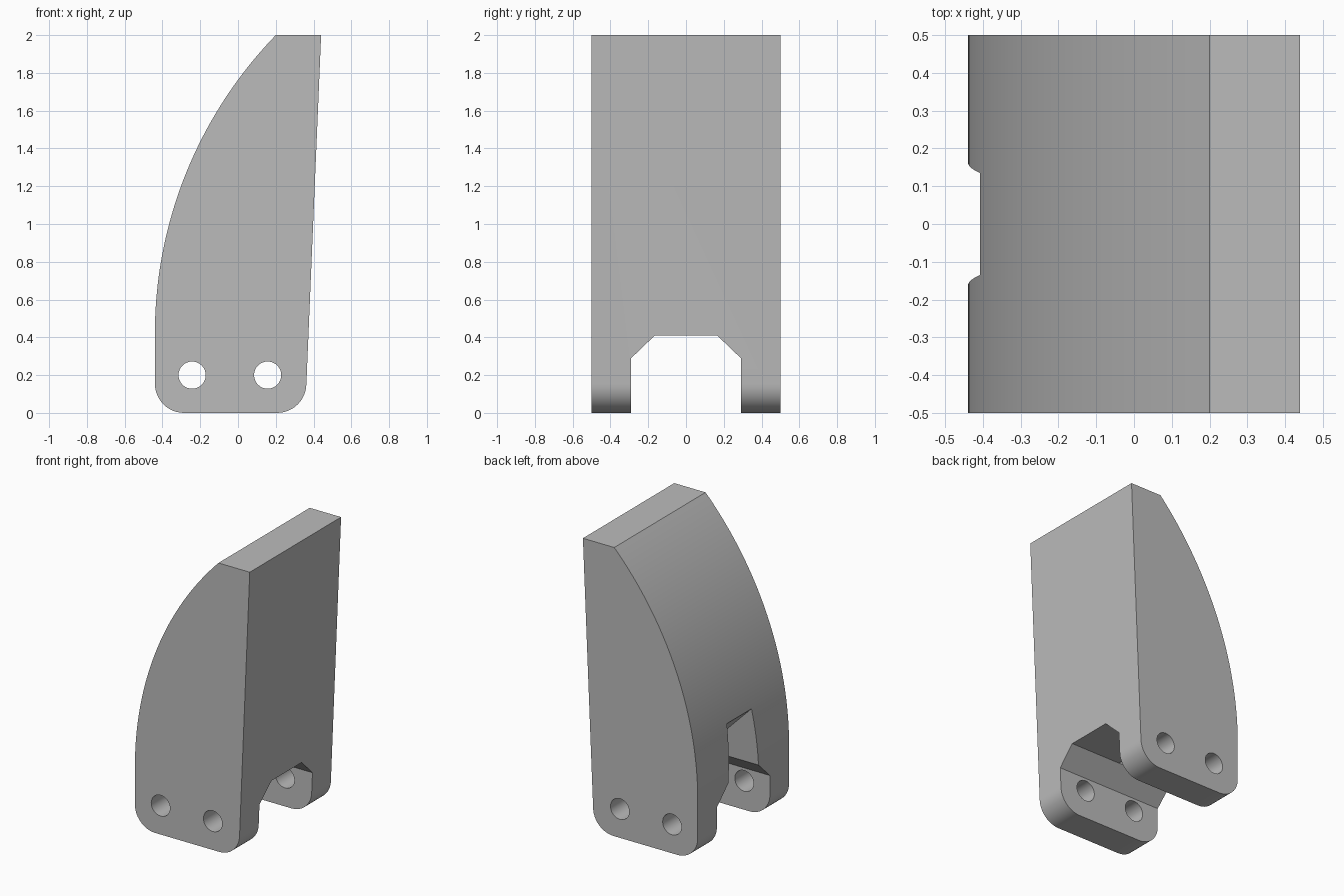
import bpy, bmesh
from math import sin, cos, pi, asin, radians

cube = bpy.data.objects.get("Cube")
if cube:
    bpy.data.objects.remove(cube, do_unlink=True)

grey = bpy.data.materials.new("plain_grey")
grey.use_nodes = True
grey.diffuse_color = (0.5, 0.5, 0.5, 1)
grey.node_tree.nodes["Principled BSDF"].inputs["Base Color"].default_value = (0.5, 0.5, 0.5, 1)


def prism(name, start, end):
    """Solid between two matching outlines of 3D points."""
    bm = bmesh.new()
    a = [bm.verts.new(p) for p in start]
    b = [bm.verts.new(p) for p in end]
    bm.faces.new(a)
    bm.faces.new(b[::-1])
    for i in range(len(a)):
        j = (i + 1) % len(a)
        bm.faces.new((a[j], a[i], b[i], b[j]))
    bmesh.ops.recalc_face_normals(bm, faces=bm.faces)
    mesh = bpy.data.meshes.new(name)
    bm.to_mesh(mesh)
    bm.free()
    mesh.materials.append(grey)
    obj = bpy.data.objects.new(name, mesh)
    bpy.context.collection.objects.link(obj)
    return obj


def arc(cx, cz, r, a0, a1, n):
    angles = [a0 + (a1 - a0) * i / n for i in range(n + 1)]
    return [(cx + r * cos(a), cz + r * sin(a)) for a in angles]


def along_y(name, outline, depth):
    return prism(name, [(x, -depth, z) for x, z in outline],
                 [(x, depth, z) for x, z in outline])


# Side profile: curved back, flat top, leaning face, rounded lower corners
left, spring, fillet = -0.44, 0.42, 0.155
rise, run = 2 - spring, 0.64
radius = (run ** 2 + rise ** 2) / (2 * run)
profile = arc(left + radius, spring, radius, pi, pi - asin(rise / radius), 40)
profile += [(0.44, 2)]
profile += arc(0.362 - fillet, fillet, fillet, 0, -pi / 2, 12)
profile += arc(left + fillet, fillet, fillet, -pi / 2, -pi, 12)
body = along_y("tapered_bracket", profile, 0.5)

# Chamfered slot between the two lugs
half = [(0.29, -0.1), (0.29, 0.29), (0.165, 0.41)]
slot_outline = half + [(-y, z) for y, z in reversed(half)]
cutters = [prism("slot_cutter", [(-0.7, y, z) for y, z in slot_outline],
                 [(0.7, y, z) for y, z in slot_outline])]

# Sloped relief opening the slot into the curved side, narrowing upwards
relief = [(0.03, 0.365), (-0.405, 0.8), (-0.6, 0.995), (-0.6, 0.365)]
width = lambda z: 0.165 - 0.077 * (z - 0.41)
cutters.append(prism("relief_cutter", [(x, -width(z), z) for x, z in relief],
                     [(x, width(z), z) for x, z in relief]))

# Pin holes through both lugs
for x in (-0.243, 0.157):
    cutters.append(along_y("pin_hole_cutter", arc(x, 0.2, 0.072, 0, 2 * pi * 31 / 32, 31), 0.7))

bpy.ops.object.select_all(action='DESELECT')
bpy.context.view_layer.objects.active = body
body.select_set(True)
for cutter in cutters:
    cutter.hide_render = True
    mod = body.modifiers.new("cut", 'BOOLEAN')
    mod.operation = 'DIFFERENCE'
    mod.solver = 'EXACT'
    mod.object = cutter
    bpy.ops.object.modifier_apply(modifier=mod.name)
    bpy.data.objects.remove(cutter, do_unlink=True)

bpy.ops.object.shade_smooth_by_angle(angle=radians(25))
